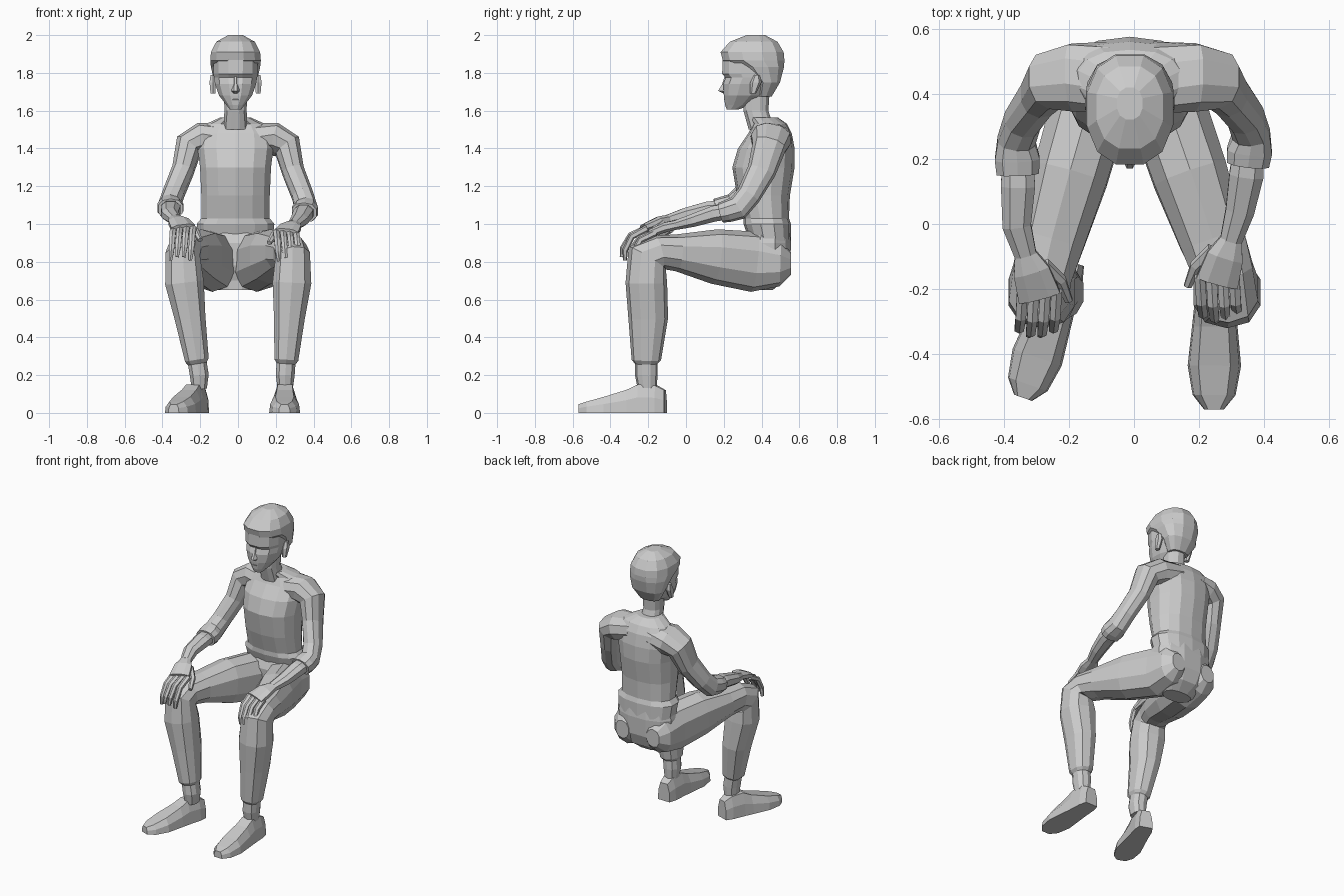
import bpy, bmesh, math
from mathutils import Vector

CX = -.013  # body centre line


def skin(name, rings):
    """Bridge equal-length point rings into a closed, flat-shaded mesh."""
    bm = bmesh.new()
    rows = [[bm.verts.new(p) for p in r] for r in rings]
    n = len(rows[0])
    for r0, r1 in zip(rows, rows[1:]):
        for i in range(n):
            j = (i + 1) % n
            bm.faces.new((r0[i], r0[j], r1[j], r1[i]))
    bm.faces.new(rows[0])
    bm.faces.new(rows[-1])
    bmesh.ops.recalc_face_normals(bm, faces=bm.faces)
    me = bpy.data.meshes.new(name)
    bm.to_mesh(me)
    bm.free()
    bpy.context.collection.objects.link(bpy.data.objects.new(name, me))


def oval(c, side, deep, n):
    """Slightly squared ellipse round c."""
    ring = []
    for i in range(n):
        a = 2 * math.pi * (i + .5) / n
        u, v = math.cos(a), math.sin(a)
        ring.append(c + side * math.copysign(abs(u) ** .85, u) + deep * math.copysign(abs(v) ** .85, v))
    return ring


def stack(name, levels, n=12, x=CX):
    """Horizontal slices: (y, z, half width, half depth)."""
    skin(name, [oval(Vector((x, y, z)), Vector((a, 0, 0)), Vector((0, b, 0)), n)
                for y, z, a, b in levels])


def tube(name, stations, n=10):
    """Slices across a path: (x, y, z, half width, half depth)."""
    c = [Vector(s[:3]) for s in stations]
    rings = []
    for k, s in enumerate(stations):
        before, after = c[max(k - 1, 0)], c[min(k + 1, len(c) - 1)]
        t = ((c[k] - before).normalized() + (after - c[k]).normalized()).normalized()
        side = Vector((1, 0, 0))
        side = (side - t * side.dot(t)).normalized()
        rings.append(oval(c[k], side * s[3], t.cross(side) * s[4], n))
    skin(name, rings)


# Jumper, trouser seat and neck
stack("jumper", [(.445, .91, .2, .11), (.43, 1, .21, .125), (.425, 1.03, .185, .12),
                 (.41, 1.15, .185, .14), (.41, 1.3, .192, .165), (.425, 1.4, .205, .15),
                 (.445, 1.48, .2, .115), (.445, 1.53, .16, .09), (.41, 1.565, .08, .075)], 14)
stack("trouser_seat", [(.44, .97, .19, .11), (.43, .9, .21, .13), (.43, .78, .205, .125),
                       (.43, .7, .16, .095), (.4, .65, .1, .06)])
stack("neck", [(.4, 1.5, .07, .07), (.37, 1.6, .06, .068), (.37, 1.7, .065, .075)])

# Head and hair
stack("head", [(.245, 1.605, .03, .03), (.275, 1.63, .05, .07), (.305, 1.68, .09, .108),
               (.33, 1.74, .112, .137), (.345, 1.775, .118, .14), (.34, 1.795, .12, .153),
               (.345, 1.89, .122, .155)])
stack("hair", [(.41, 1.675, .07, .045), (.43, 1.75, .115, .07), (.395, 1.83, .134, .127),
               (.358, 1.865, .138, .168), (.35, 1.91, .134, .172), (.358, 1.965, .105, .13),
               (.37, 2, .04, .05)])

# Nose and mouth wedges, ears
for name, rows in (
        ("nose", ((.17, 1.785, .012), (.155, 1.74, .016), (.134, 1.705, .022), (.165, 1.69, .02))),
        ("mouth", ((.175, 1.675, .02), (.165, 1.658, .034), (.175, 1.64, .02)))):
    skin(name, [[(CX + u * w, y + .02 + abs(u) * .04, z) for u in (-1, -.4, .4, 1)] for y, z, w in rows])
for s, label in ((-1, "left"), (1, "right")):
    stack(label + "_ear", [(.355, 1.69, .014, .015), (.37, 1.75, .02, .03), (.375, 1.79, .014, .015)],
          6, CX + s * .12)

# Legs: shared side profile, x runs hip to knee along y, then knee to ankle along z
leg = [(.555, .79, .05, .06), (.5, .79, .1, .12), (.36, .8, .125, .16), (.15, .828, .12, .145),
       (-.05, .848, .105, .098), (-.15, .85, .095, .09), (-.205, .82, .095, .115), (-.21, .69, .107, .11),
       (-.2, .5, .085, .105), (-.21, .28, .066, .078), (-.21, .26, .052, .06), (-.21, .2, .052, .06),
       (-.205, .13, .042, .05)]
for label, hip, knee, ankle in (("right", .1, .29, .25), ("left", -.135, -.293, -.205)):
    path = []
    for y, z, a, b in leg:
        f = min(1, max(0, (.36 - y) / .55))
        g = max(0, (.75 - z) / .55) if y < -.1 else 0
        path.append((hip + (knee - hip) * f + (ankle - knee) * min(1, g), y, z, a, b))
    tube(label + "_leg", path)

# Shoes with a flat sole: (distance from heel, half width, height)
shoe = [(0, .045, .12), (.05, .058, .145), (.14, .064, .15), (.2, .07, .122),
        (.32, .082, .085), (.41, .066, .06), (.455, .03, .045)]
for label, hx, dx, dy in (("right", .25, -.01, -1), ("left", -.195, -.32, -.92)):
    skin(label + "_shoe", [
        [(hx + dx * t - dy * u * w, -.115 + dy * t + dx * u * w, v * h)
         for u, v in ((-1, 0), (1, 0), (.93, .55), (.6, 1), (-.6, 1), (-.93, .55))]
        for t, w, h in shoe])

# Arms: right side paths; the left mirrors them, reaching further forward
sleeve = [(.06, .45, 1.455, .08, .11), (.19, .45, 1.45, .085, .108), (.262, .44, 1.41, .078, .09),
          (.292, .4, 1.28, .06, .076), (.342, .33, 1.15, .058, .065), (.36, .275, 1.085, .06, .066),
          (.355, .225, 1.07, .072, .06), (.35, .185, 1.06, .068, .054)]
forearm = [(.355, .25, 1.07, .05, .045), (.345, .15, 1.055, .056, .045),
           (.325, .04, 1.02, .047, .037), (.298, -.05, .995, .036, .027)]
palm = [(.3, -.045, .996, .035, .026), (.28, -.1, .985, .06, .028), (.255, -.18, .955, .07, .022)]
thumb = [(.245, -.08, .975, .025, .02), (.19, -.13, .94, .02, .018), (.165, -.19, .9, .013, .013)]
finger = [(.255, -.16, .955, .019, .018), (.26, -.25, .925, .018, .017),
          (.265, -.295, .87, .016, .015), (.27, -.305, .83, .01, .01)]


def arm_part(name, s, path, n, spread=0):
    out = []
    for k, (x, y, z, a, b) in enumerate(path):
        reach = min(1, max(0, (.45 - y) / .4)) if s < 0 else 0
        drop = .006 * k * abs(spread)
        out.append((s * (x + spread * .035 + .035 * reach ** 4), y - .045 * reach + drop,
                    z + .03 * reach * (1 - max(0, 1 - z) * 5) - drop, a, b))
    tube(name, out, n)


for s, label in ((1, "right"), (-1, "left")):
    for part, path, n in (("sleeve", sleeve, 10), ("forearm", forearm, 8), ("palm", palm, 8), ("thumb", thumb, 6)):
        arm_part(f"{label}_{part}", s, path, n)
    for i in range(4):
        arm_part(f"{label}_finger_{i + 1}", s, finger, 6, i - 1.5)
